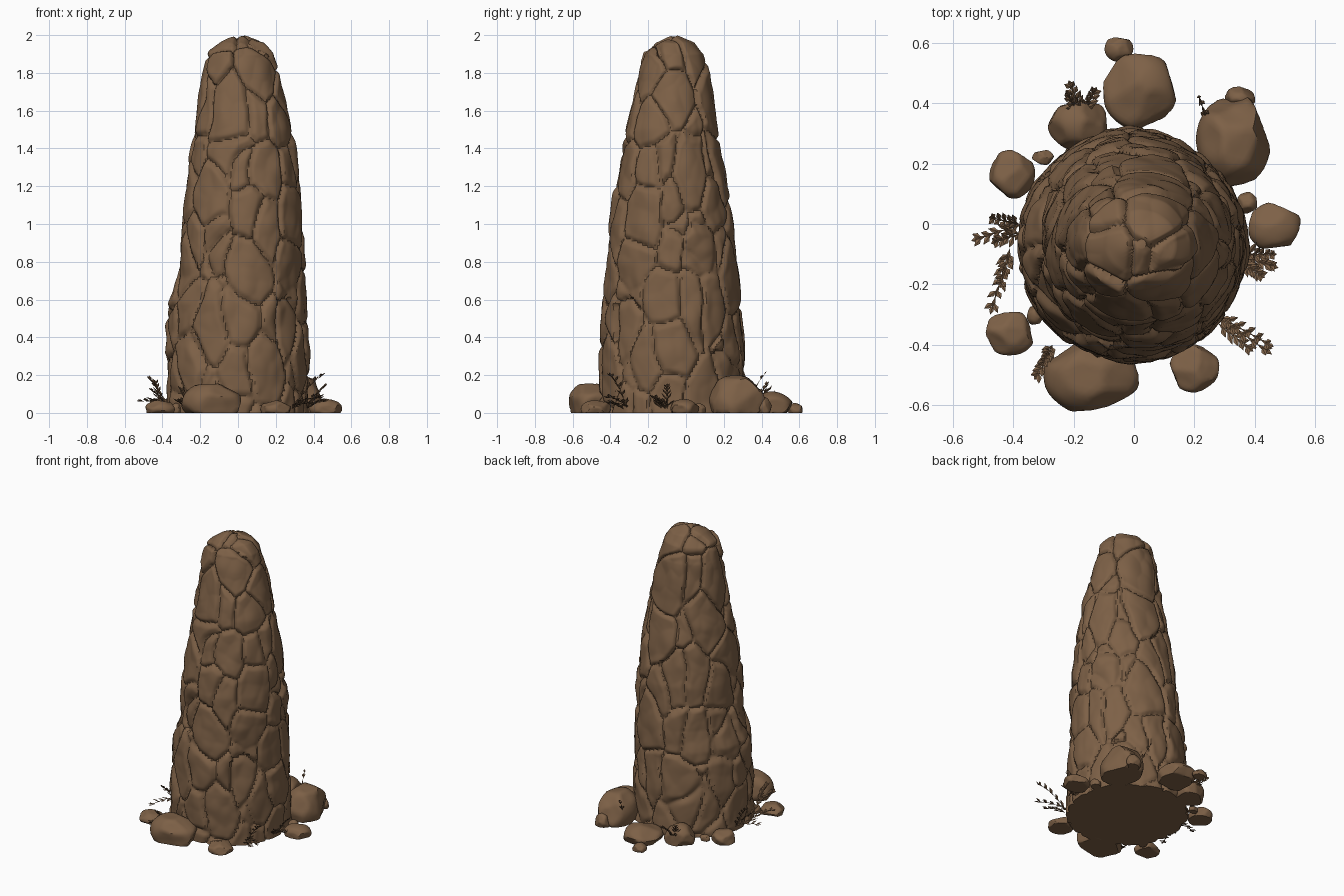
import bpy, bmesh, math, random
from mathutils import Vector, noise

if "Cube" in bpy.data.objects:
    bpy.data.objects.remove(bpy.data.objects["Cube"])

random.seed(4)
brown = bpy.data.materials.new("earth brown")
brown.diffuse_color = (0.205, 0.118, 0.062, 1)
brown.use_nodes = True
brown.node_tree.nodes["Principled BSDF"].inputs["Base Color"].default_value = brown.diffuse_color


def finish(bm, name, angle=35):
    bmesh.ops.recalc_face_normals(bm, faces=bm.faces)
    me = bpy.data.meshes.new(name)
    bm.to_mesh(me)
    bm.free()
    me.materials.append(brown)
    ob = bpy.data.objects.new(name, me)
    bpy.context.collection.objects.link(ob)
    bpy.ops.object.select_all(action='DESELECT')
    bpy.context.view_layer.objects.active = ob
    ob.select_set(True)
    bpy.ops.object.shade_smooth_by_angle(angle=math.radians(angle))
    return ob


# Pillar outline: z, x min, x max, y min, y max
OUTLINE = [
    (0.00, -.385, .375, -.46, .315), (0.30, -.38, .377, -.455, .308),
    (0.58, -.368, .367, -.44, .29), (0.72, -.318, .36, -.432, .278),
    (1.00, -.302, .35, -.41, .255), (1.20, -.275, .332, -.375, .222),
    (1.50, -.237, .29, -.32, .168), (1.80, -.192, .22, -.248, .12),
    (1.90, -.158, .188, -.222, .09), (1.96, -.09, .14, -.17, .045),
    (2.00, .01, .04, -.08, -.05)]


def outline_at(z):
    for a, b in zip(OUTLINE, OUTLINE[1:]):
        if z <= b[0]:
            t = (z - a[0]) / (b[0] - a[0])
            return [p + (q - p) * t for p, q in zip(a[1:], b[1:])]
    return OUTLINE[-1][1:]


def plate_relief(p):
    """Overlapping tilted stone plates separated by narrow cracks."""
    w = p + noise.noise_vector(p * 5) * 0.035
    q = Vector((w.x * 5.2, w.y * 5.2, w.z * 3.3))
    dist, pts = noise.voronoi(q)
    edge = dist[1] - dist[0]
    rnd = noise.noise_vector(pts[0] * 3.7)
    h = 0.014 * rnd.x + 0.018 * (q - pts[0]).dot(rnd)
    h -= 0.02 * (1 - min(edge / 0.16, 1)) ** 1.5
    fine, _ = noise.voronoi(q * 2.3)
    return h + 0.012 * (0.45 - fine[0]) + 0.006 * noise.noise(p * 9)


# Main stone pillar
SIDES, ROWS = 190, 210
bm = bmesh.new()
rings = []
for r in range(ROWS + 1):
    z = 2 * (1 - (1 - r / ROWS) ** 1.35)
    x0, x1, y0, y1 = outline_at(z)
    k = max(0, (z - 1.84) / 0.16)
    ring = []
    for s in range(SIDES):
        a = math.tau * s / SIDES
        c, sn = math.cos(a), math.sin(a)
        p = Vector(((x0 + x1) / 2 + c * (x1 - x0) / 2,
                    (y0 + y1) / 2 + sn * (y1 - y0) / 2, z))
        out = Vector((c * (1 - k), sn * (1 - k), k)).normalized()
        p += out * plate_relief(p)
        p.z = min(max(p.z, 0), 2) if r else 0
        ring.append(bm.verts.new(p))
    rings.append(ring)
for lo, hi in zip(rings, rings[1:]):
    for s in range(SIDES):
        n = (s + 1) % SIDES
        bm.faces.new((lo[s], lo[n], hi[n], hi[s]))
bm.faces.new(rings[0][::-1])
bm.faces.new(rings[-1])
finish(bm, "stone_pillar", 40)


# Loose rocks: rounded ball trimmed by random planes, flat on the ground
def rock(name, x, y, rx, ry, h):
    planes = [(Vector((random.gauss(0, 1), random.gauss(0, 1),
                       random.gauss(0.2, .8))).normalized(),
               random.uniform(0.82, 0.97)) for _ in range(15)]
    bm = bmesh.new()
    bmesh.ops.create_icosphere(bm, subdivisions=4, radius=1)
    for v in bm.verts:
        d = v.co.normalized()
        rad = 1.04
        for n, off in planes:
            if d.dot(n) > 0.2:
                rad = min(rad, off / d.dot(n))
        rad += 0.03 * noise.noise(d * 2 + Vector((x, y, 0)) * 9)
        d *= rad
        v.co = (x + d.x * rx, y + d.y * ry, max(0, h * (0.3 + 0.72 * d.z)))
    bmesh.ops.remove_doubles(bm, verts=bm.verts, dist=1e-5)
    finish(bm, name, 40)


ROCKS = [
    (.02, .44, .12, .125, .11), (-.05, .58, .046, .042, .05),
    (.33, .275, .12, .15, .20), (.35, .415, .05, .04, .08),
    (.465, -.01, .085, .08, .07), (.375, .07, .035, .035, .05),
    (.2, -.475, .08, .08, .065), (-.14, -.5, .155, .125, .16),
    (-.41, -.36, .082, .072, .065), (-.325, -.3, .03, .035, .05),
    (-.405, .165, .075, .08, .08), (-.3, .22, .035, .025, .04),
    (-.18, .33, .1, .085, .12)]
for i, spec in enumerate(ROCKS):
    rock(f"base_rock_{i + 1}", *spec)


# Leafy sprigs: thin stem with paired pointed leaves
def blade(bm, a, b, w):
    d = b - a
    side = d.cross(Vector((0, 0, 1)))
    side = side.normalized() if side.length > 1e-6 else Vector((1, 0, 0))
    up = side.cross(d).normalized()
    mid = a + d * 0.5
    ends = bm.verts.new(a), bm.verts.new(b)
    rim = [bm.verts.new(mid + o) for o in
           (side * w, up * w * .4, -side * w, -up * w * .4)]
    for i in range(4):
        for e in ends:
            bm.faces.new((e, rim[i], rim[(i + 1) % 4]))


def sprig(bm, base, tip, pairs=6, leaf=0.05):
    base, tip = Vector(base), Vector(tip)
    d = tip - base
    side = d.cross(Vector((0, 0, 1))).normalized()

    def at(t):
        return base + d * t + Vector((0, 0, 0.10 * d.length * math.sin(t * math.pi)))
    for i in range(pairs):
        t0, t1 = i / pairs, (i + 1) / pairs
        blade(bm, at(t0), at(min(1, t1 + .05)), 0.006)
        for s in (-1, 1):
            size = leaf * random.uniform(0.75, 1.1) * (1.1 - 0.45 * t0)
            aim = (d.normalized() + side * s * random.uniform(.5, .9)
                   + Vector((0, 0, random.uniform(-.1, .5)))).normalized()
            end = at(t0 + .1) + aim * size
            end.z = max(end.z, 0.006)
            blade(bm, at(t0 + .1), end, 0.0095)
    blade(bm, at(.95), at(1) + d.normalized() * leaf * .4, 0.008)


PLANTS = {
    "left_plant": [((-.37, 0, .03), (-.52, -.05, .06)), ((-.38, 0, .03), (-.47, .02, .18)),
                   ((-.37, -.03, .02), (-.46, -.06, .12))],
    "left_front_plant": [((-.41, -.08, .03), (-.47, -.28, .06)),
                         ((-.41, -.09, .02), (-.44, -.2, .16))],
    "right_front_plant": [((.27, -.3, .02), (.44, -.42, .08)), ((.29, -.31, .02), (.45, -.4, .2)),
                          ((.28, -.33, .02), (.38, -.41, .05))],
    "right_plant": [((.36, -.11, .02), (.46, -.14, .06)), ((.37, -.1, .02), (.46, -.1, .14)),
                    ((.36, -.13, .02), (.42, -.17, .08))],
    "back_left_plant": [((-.17, .36, .03), (-.21, .46, .10)), ((-.17, .36, .03), (-.13, .44, .12)),
                        ((-.18, .36, .03), (-.22, .43, .15))],
    "back_right_plant": [((.25, .32, .03), (.215, .42, .21))],
    "front_left_plant": [((-.27, -.42, .02), (-.32, -.5, .06)),
                         ((-.27, -.4, .02), (-.3, -.46, .12))]}
for name, sprigs in PLANTS.items():
    bm = bmesh.new()
    for a, b in sprigs:
        sprig(bm, a, b, pairs=3 if name == "back_right_plant" else 5,
              leaf=.03 if name == "back_right_plant" else .05)
    finish(bm, name, 30)
